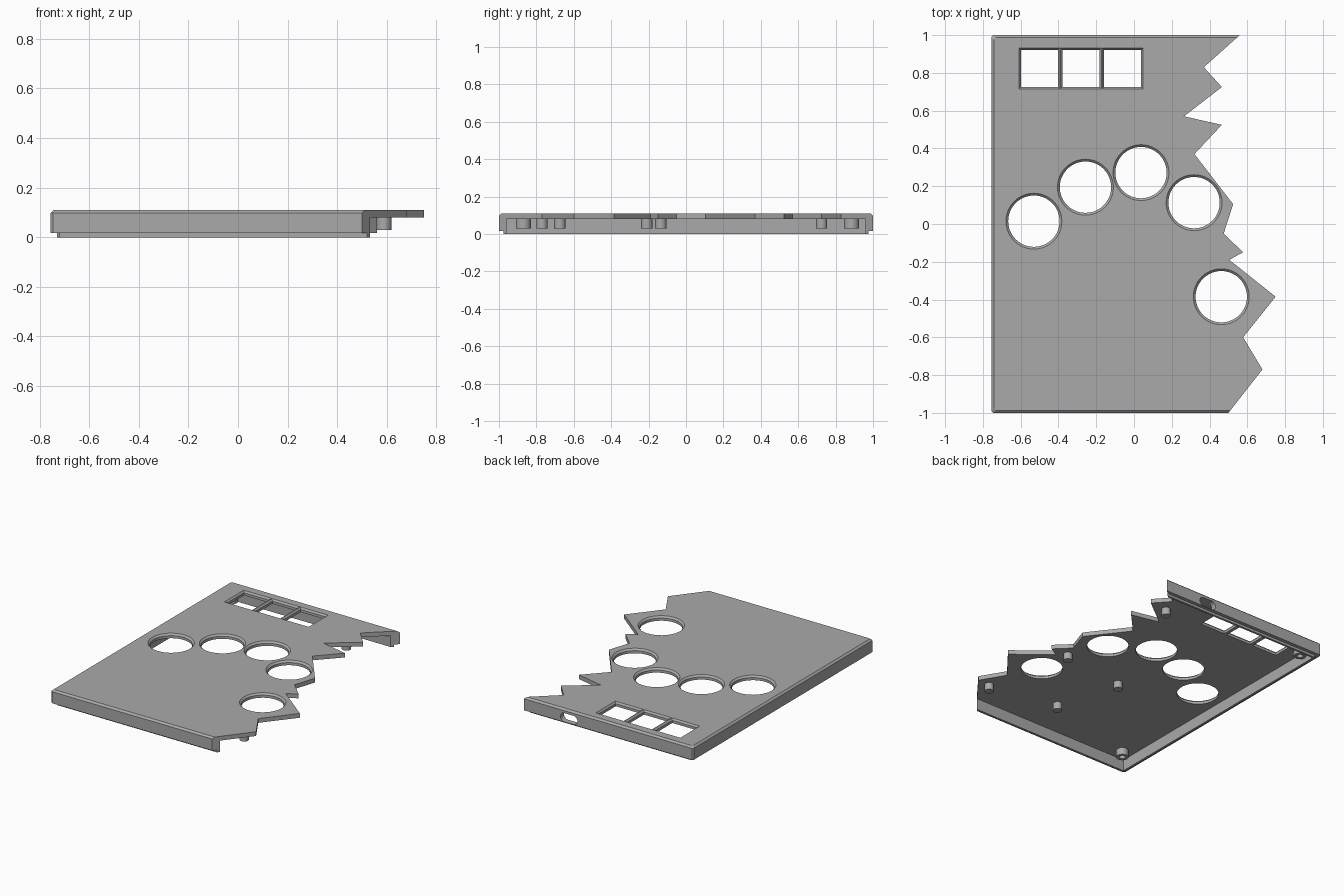
import bpy, bmesh
from math import pi, cos, sin, radians

if "Cube" in bpy.data.objects:
    bpy.data.objects.remove(bpy.data.objects["Cube"], do_unlink=True)

grey = bpy.data.materials.new("mid grey")
grey.use_nodes = True
colour = (0.40, 0.40, 0.40, 1)
grey.diffuse_color = colour
grey.node_tree.nodes["Principled BSDF"].inputs["Base Color"].default_value = colour


def loft(name, sections):
    """Closed solid through a stack of (outline, z) sections."""
    bm = bmesh.new()
    rings = [[bm.verts.new((x, y, z)) for x, y in pts] for pts, z in sections]
    bm.faces.new(rings[0][::-1])
    bm.faces.new(rings[-1])
    for a, b in zip(rings, rings[1:]):
        for i in range(len(a)):
            j = (i + 1) % len(a)
            bm.faces.new((a[i], a[j], b[j], b[i]))
    bmesh.ops.recalc_face_normals(bm, faces=bm.faces)
    mesh = bpy.data.meshes.new(name)
    bm.to_mesh(mesh)
    bm.free()
    mesh.materials.append(grey)
    ob = bpy.data.objects.new(name, mesh)
    bpy.context.collection.objects.link(ob)
    return ob


def circle(x, y, r, n=48):
    return [(x + r * cos(2 * pi * i / n), y + r * sin(2 * pi * i / n)) for i in range(n)]


def rect(x0, x1, y0, y1):
    return [(x0, y0), (x1, y0), (x1, y1), (x0, y1)]


def cut_rect(inset, c=0.01):
    """Case outline with trimmed corners, overrunning on the broken side."""
    x, y = -0.755 + inset, 1 - inset
    return [(x + c, -y), (0.9, -y), (0.9, y), (x + c, y), (x, y - c), (x, c - y)]


def boolean(ob, cutter, op="DIFFERENCE"):
    cutter.hide_render = True
    mod = ob.modifiers.new("cut", "BOOLEAN")
    mod.operation, mod.solver, mod.object = op, "EXACT", cutter
    bpy.context.view_layer.objects.active = ob
    bpy.ops.object.modifier_apply(modifier=mod.name)
    bpy.data.objects.remove(cutter, do_unlink=True)


def smooth(ob):
    bpy.ops.object.select_all(action="DESELECT")
    ob.select_set(True)
    bpy.context.view_layer.objects.active = ob
    bpy.ops.object.shade_smooth_by_angle(angle=radians(25))


TOP, UNDER, RIM = 0.11, 0.08, 0.012

# Case: stepped lip, outer wall and chamfered top, hollowed from below
case = loft("case_top", [(cut_rect(0.025), 0), (cut_rect(0.025), 0.017),
                         (cut_rect(0), 0.017), (cut_rect(0), TOP - 0.012),
                         (cut_rect(0.013), TOP)])
boolean(case, loft("pocket", [(rect(-0.715, 1, -0.96, 0.96), -0.1),
                              (rect(-0.715, 1, -0.96, 0.96), UNDER)]))

# Round openings with chamfered rims
for x, y in [(-0.53, 0.015), (-0.257, 0.195), (0.037, 0.272), (0.318, 0.113), (0.462, -0.385)]:
    boolean(case, loft("round_cutter", [(circle(x, y, 0.136), -0.1),
                                        (circle(x, y, 0.136), TOP - RIM),
                                        (circle(x, y, 0.148), TOP),
                                        (circle(x, y, 0.148), 0.2)]))

# Row of square windows
for i in range(3):
    x = -0.5 + 0.22 * i
    big = rect(x - 0.108, x + 0.108, 0.716, 0.932)
    small = rect(x - 0.098, x + 0.098, 0.726, 0.922)
    boolean(case, loft("window_cutter", [(small, -0.1), (small, TOP - RIM),
                                         (big, TOP), (big, 0.2)]))

# Oval cable port through the back wall
port = [(0.21 + (0.035 if cos(a) > 0 else -0.035) + 0.031 * cos(a), 0.031 * sin(a))
        for a in [2 * pi * (i + 0.5) / 32 for i in range(32)]]
cutter = loft("port_cutter", [(port, -0.1), (port, 0.1)])
cutter.rotation_euler = (pi / 2, 0, 0)
cutter.location = (0, 1, 0.05)
bpy.context.view_layer.update()
boolean(case, cutter)

# Broken zigzag side
zigzag = [(0.5, -1), (0.68, -0.77), (0.578, -0.6), (0.75, -0.385), (0.505, -0.19),
          (0.577, -0.15), (0.475, -0.05), (0.525, 0.105), (0.32, 0.37), (0.465, 0.525),
          (0.265, 0.57), (0.465, 0.725), (0.37, 0.83), (0.56, 1)]
keep = [(-1, -1.1), (0.42, -1.1)] + zigzag + [(0.67, 1.1), (-1, 1.1)]
boolean(case, loft("zigzag_keeper", [(keep, -0.2), (keep, 0.3)]), "INTERSECT")
smooth(case)

# Mounting pegs under the plate; the two wide ones are hollow
for i, (x, y, r) in enumerate([(-0.63, -0.87, 0.04), (-0.67, 0.885, 0.04),
                               (0.085, -0.675, 0.03), (-0.04, -0.21, 0.03),
                               (0.588, -0.77, 0.03), (0.45, -0.135, 0.03),
                               (0.335, 0.725, 0.03)]):
    peg = loft(f"peg_{i + 1}", [(circle(x, y, r, 32), 0.03), (circle(x, y, r, 32), UNDER + 0.005)])
    if r > 0.035:
        boolean(peg, loft("bore", [(circle(x, y, 0.02, 24), 0), (circle(x, y, 0.02, 24), 0.075)]))
    smooth(peg)
